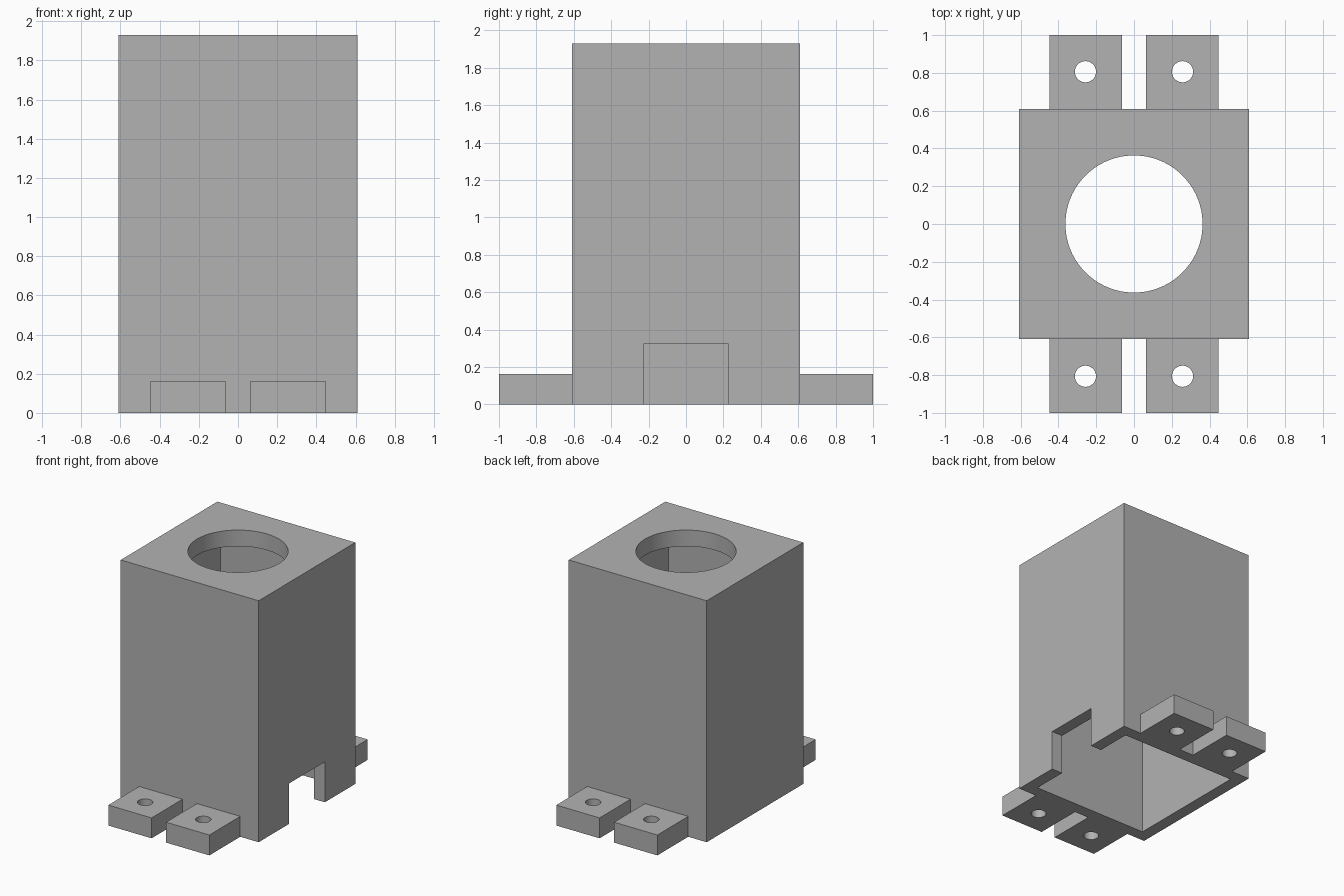
import bpy
from math import radians

default = bpy.data.objects.get("Cube")
if default:
    bpy.data.objects.remove(default)

GREY = (0.448, 0.448, 0.448, 1)
grey = bpy.data.materials.new("plain grey")
grey.use_nodes = True
grey.diffuse_color = GREY
grey.node_tree.nodes["Principled BSDF"].inputs["Base Color"].default_value = GREY

HALF = 0.61       # half width of the housing
HEIGHT = 1.93
WALL = 0.097
ROOF = 0.13
TAB_H = 0.163


def box(name, low, high):
    """Axis-aligned box between two corners."""
    centre = [(a + b) / 2 for a, b in zip(low, high)]
    bpy.ops.mesh.primitive_cube_add(size=1, location=centre)
    obj = bpy.context.object
    obj.name = name
    obj.scale = [b - a for a, b in zip(low, high)]
    bpy.ops.object.transform_apply(location=True, rotation=False, scale=True)
    obj.data.materials.append(grey)
    return obj


def rod(name, x, y, z, radius, depth, sides):
    """Upright cylinder used to drill a hole."""
    bpy.ops.mesh.primitive_cylinder_add(vertices=sides, radius=radius,
                                        depth=depth, location=(x, y, z))
    obj = bpy.context.object
    obj.name = name
    obj.data.materials.append(grey)
    return obj


def cut(target, cutter):
    """Subtract the cutter, then discard it."""
    cutter.hide_render = True
    mod = target.modifiers.new("cut", 'BOOLEAN')
    mod.operation = 'DIFFERENCE'
    mod.solver = 'EXACT'
    mod.object = cutter
    bpy.ops.object.select_all(action='DESELECT')
    bpy.context.view_layer.objects.active = target
    target.select_set(True)
    bpy.ops.object.modifier_apply(modifier=mod.name)
    bpy.data.objects.remove(cutter)


def smooth(obj):
    bpy.ops.object.select_all(action='DESELECT')
    bpy.context.view_layer.objects.active = obj
    obj.select_set(True)
    bpy.ops.object.shade_smooth_by_angle(angle=radians(30))


# Housing: square tube open below, roofed above
housing = box("housing", (-HALF, -HALF, 0), (HALF, HALF, HEIGHT))
inner = HALF - WALL
cut(housing, box("cavity_cutter", (-inner, -inner, -0.2),
                 (inner, inner, HEIGHT - ROOF)))

# Round opening in the roof
cut(housing, rod("opening_cutter", 0, 0, HEIGHT, 0.363, 0.6, 96))

# Cable notch in the +x wall
cut(housing, box("notch_cutter", (HALF - 2 * WALL, -0.226, -0.2),
                 (HALF + 0.2, 0.226, 0.323)))
smooth(housing)

# Drilled mounting tabs, two at the front and two at the back
for y_name, sy in (("front", -1), ("back", 1)):
    for x_name, sx in (("left", 1), ("right", -1)):
        xs = sorted((sx * 0.064, sx * 0.447))
        ys = sorted((sy * HALF, sy))
        tab = box(f"{y_name}_{x_name}_tab", (xs[0], ys[0], 0),
                  (xs[1], ys[1], TAB_H))
        cut(tab, rod("screw_hole_cutter", sx * 0.257, sy * 0.806,
                     TAB_H / 2, 0.056, 0.5, 48))
        smooth(tab)
